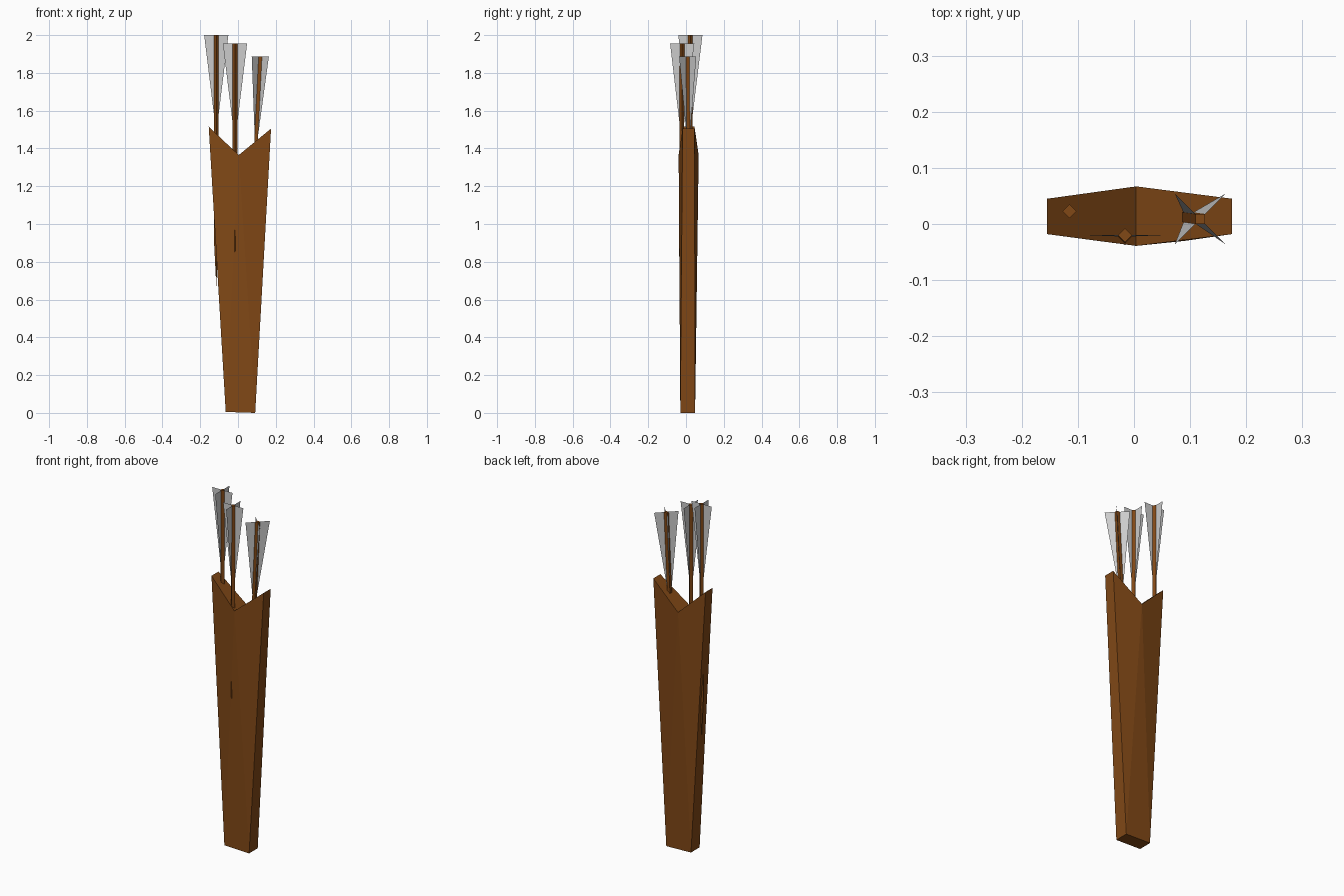
import bpy
from math import cos, sin, pi, radians
from mathutils import Vector

if "Cube" in bpy.data.objects:
    bpy.data.objects.remove(bpy.data.objects["Cube"])


def material(name, color):
    m = bpy.data.materials.new(name)
    m.diffuse_color = color
    m.use_nodes = True
    m.node_tree.nodes["Principled BSDF"].inputs["Base Color"].default_value = m.diffuse_color
    return m


leather = material("brown", (0.22, 0.065, 0.008, 1))
feather = material("feather_grey", (0.55, 0.55, 0.55, 1))


def make(name, verts, faces, mat):
    me = bpy.data.meshes.new(name)
    me.from_pydata(verts, [], faces)
    me.materials.append(mat)
    ob = bpy.data.objects.new(name, me)
    bpy.context.collection.objects.link(ob)
    return ob


# quiver body: tapered case with a V-notched, closed top; (x, z, y front, y back)
outline = [(-0.065, 0.005, -0.03, 0.048), (0.091, 0.0, -0.03, 0.048),
           (0.175, 1.505, -0.018, 0.045), (0.004, 1.365, -0.039, 0.067),
           (-0.155, 1.515, -0.018, 0.045)]
verts = [(x, yf, z) for x, z, yf, yb in outline] + [(x, yb, z) for x, z, yf, yb in outline]
tris = [(0, 1, 3), (1, 2, 3), (0, 3, 4)]
faces = tris + [tuple(i + 5 for i in reversed(t)) for t in tris]
faces += [(i, i + 5, (i + 1) % 5 + 5, (i + 1) % 5) for i in range(5)]
make("quiver_body", verts, faces, leather)


def arrow(index, top, lean, turn):
    """Arrow hanging down from its nock, with crossed feather vanes."""
    top = Vector(top)

    def point(r, k, d):
        a = turn + k * pi / 2
        return top + Vector((r * cos(a) - lean[0] * d, r * sin(a) - lean[1] * d, -d))

    # four-sided shaft with a long point
    v = [point(0.0125, k, d) for d in (0, 1.08) for k in range(4)]
    v.append(point(0, 0, 1.33))
    f = [(0, 1, 2, 3)]
    for k in range(4):
        n = (k + 1) % 4
        f += [(k, k + 4, n + 4, n), (k + 4, 8, n + 4)]
    make(f"arrow_shaft_{index}", v, f, leather)

    # four thin vanes widening towards the nock
    v, f = [], []
    for k in range(4):
        b = len(v)
        v += [point(0.0, k, 0), point(0.064, k, 0), point(0.0125, k, 0.42), point(0.0, k, 0.42)]
        f.append((b, b + 1, b + 2, b + 3))
    make(f"arrow_fletching_{index}", v, f, feather)


arrow(1, (-0.115, 0.023, 2.0), (0, 0), 0)
arrow(2, (-0.016, -0.02, 1.955), (0, 0.005), 0)
arrow(3, (0.118, 0.009, 1.886), (0.05, -0.007), radians(45))
